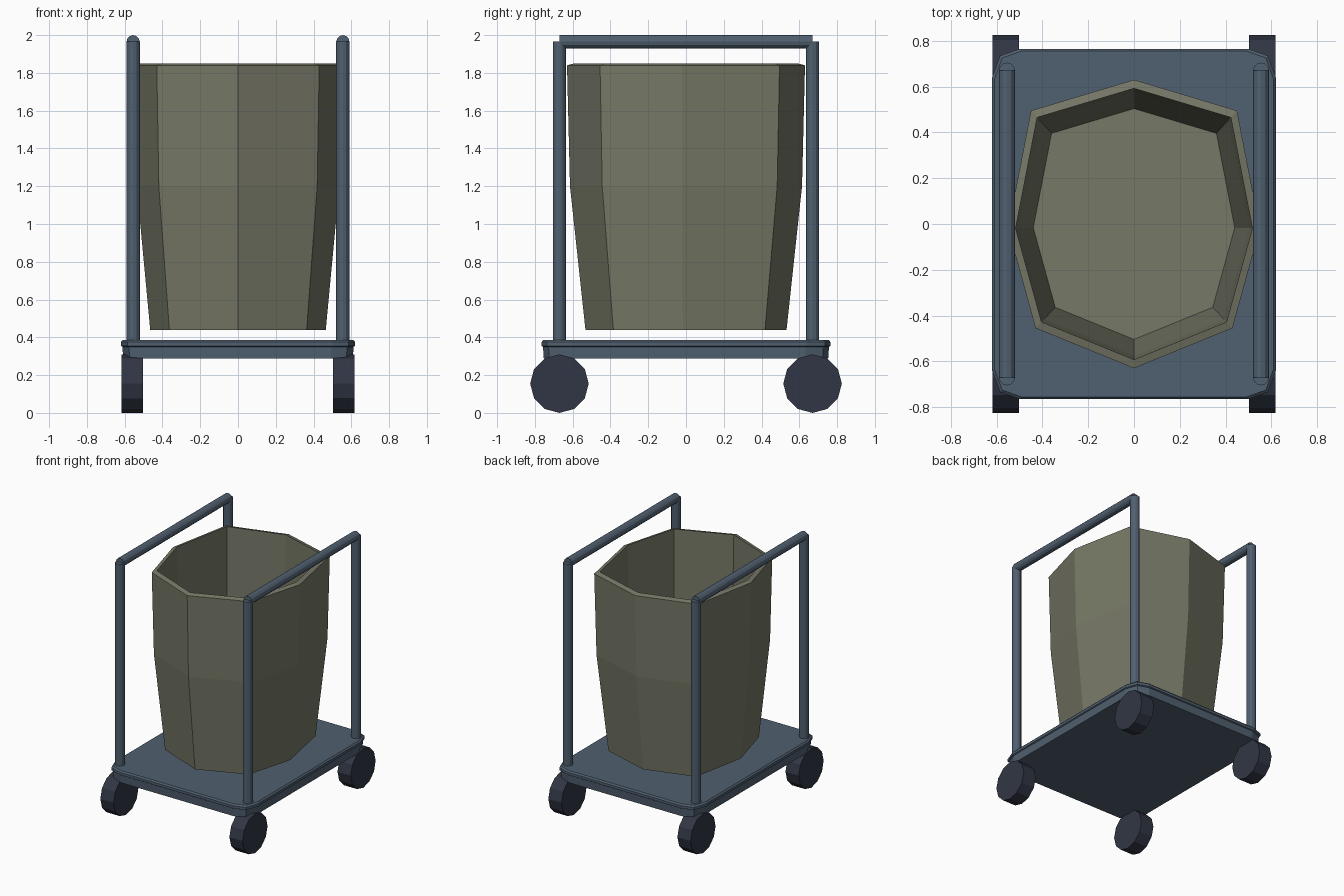
import bpy, bmesh
from math import pi
from mathutils import Matrix, Vector

cube = bpy.data.objects.get("Cube")
if cube:
    bpy.data.objects.remove(cube, do_unlink=True)


def material(name, rgb):
    m = bpy.data.materials.new(name)
    m.use_nodes = True
    colour = (*rgb, 1)
    m.diffuse_color = colour
    m.node_tree.nodes["Principled BSDF"].inputs["Base Color"].default_value = colour
    return m


OLIVE = material("olive plastic", (0.181, 0.188, 0.133))
STEEL = material("blue grey metal", (0.08, 0.117, 0.162))
RUBBER = material("dark rubber", (0.03, 0.037, 0.058))


def finish(name, bm, mat):
    bmesh.ops.recalc_face_normals(bm, faces=bm.faces)
    mesh = bpy.data.meshes.new(name)
    bm.to_mesh(mesh)
    bm.free()
    mesh.materials.append(mat)
    obj = bpy.data.objects.new(name, mesh)
    bpy.context.collection.objects.link(obj)
    return obj


def loft(name, rings, mat):
    """Skin a stack of equal-length rings and cap both ends."""
    bm = bmesh.new()
    loops = [[bm.verts.new(p) for p in ring] for ring in rings]
    n = len(loops[0])
    for a, b in zip(loops, loops[1:]):
        for i in range(n):
            j = (i + 1) % n
            bm.faces.new((a[i], a[j], b[j], b[i]))
    bm.faces.new(loops[0])
    bm.faces.new(loops[-1])
    return finish(name, bm, mat)


def cylinder(name, start, end, radius, sides, mat):
    start, end = Vector(start), Vector(end)
    axis = end - start
    turn = Vector((0, 0, 1)).rotation_difference(axis).to_matrix().to_4x4()
    bm = bmesh.new()
    bmesh.ops.create_cone(bm, cap_ends=True, segments=sides, radius1=radius,
                          radius2=radius, depth=axis.length,
                          matrix=Matrix.Translation((start + end) / 2) @ turn)
    return finish(name, bm, mat)


# Bin: faceted tapered shell, up the outside, over the rim, down the inside
right_half = [(0, -0.63), (0.43, -0.455), (0.55, -0.02), (0.45, 0.495), (0, 0.63)]
outline = right_half + [(-x, y) for x, y in right_half[-2:0:-1]]
profile = [(0.845, 0.44), (0.975, 1.2), (1, 1.84),
           (0.94, 1.85), (0.915, 1.2), (0.8, 0.48)]
loft("bin", [[(x * s, y * s, z) for x, y in outline] for s, z in profile], OLIVE)

# Deck: plate with clipped corners and a thin lip around its top
corner = [(0.62, 0.64), (0.585, 0.735), (0.5, 0.765)]
deck = (corner + [(-x, y) for x, y in corner[::-1]]
        + [(-x, -y) for x, y in corner] + [(x, -y) for x, y in corner[::-1]])
steps = [(0.012, 0.288), (0.008, 0.35), (0, 0.355), (0, 0.375), (0.01, 0.386)]
loft("deck", [[(x * (1 - d / 0.62), y * (1 - d / 0.765), z) for x, y in deck]
              for d, z in steps], STEEL)

# Handles and wheels on both sides
for side, s in (("left", 1), ("right", -1)):
    x = 0.555 * s
    cylinder(side + "_handle_bar", (x, -0.67, 1.965), (x, 0.67, 1.965), 0.035, 12, STEEL)
    for end, e in (("front", -1), ("back", 1)):
        y = 0.67 * e
        cylinder(f"{end}_{side}_post", (x, y, 0.37), (x, y, 1.967), 0.035, 12, STEEL)
        cylinder(f"{end}_{side}_wheel", (0.503 * s, y, 0.155),
                 (0.617 * s, y, 0.155), 0.155, 12, RUBBER)
